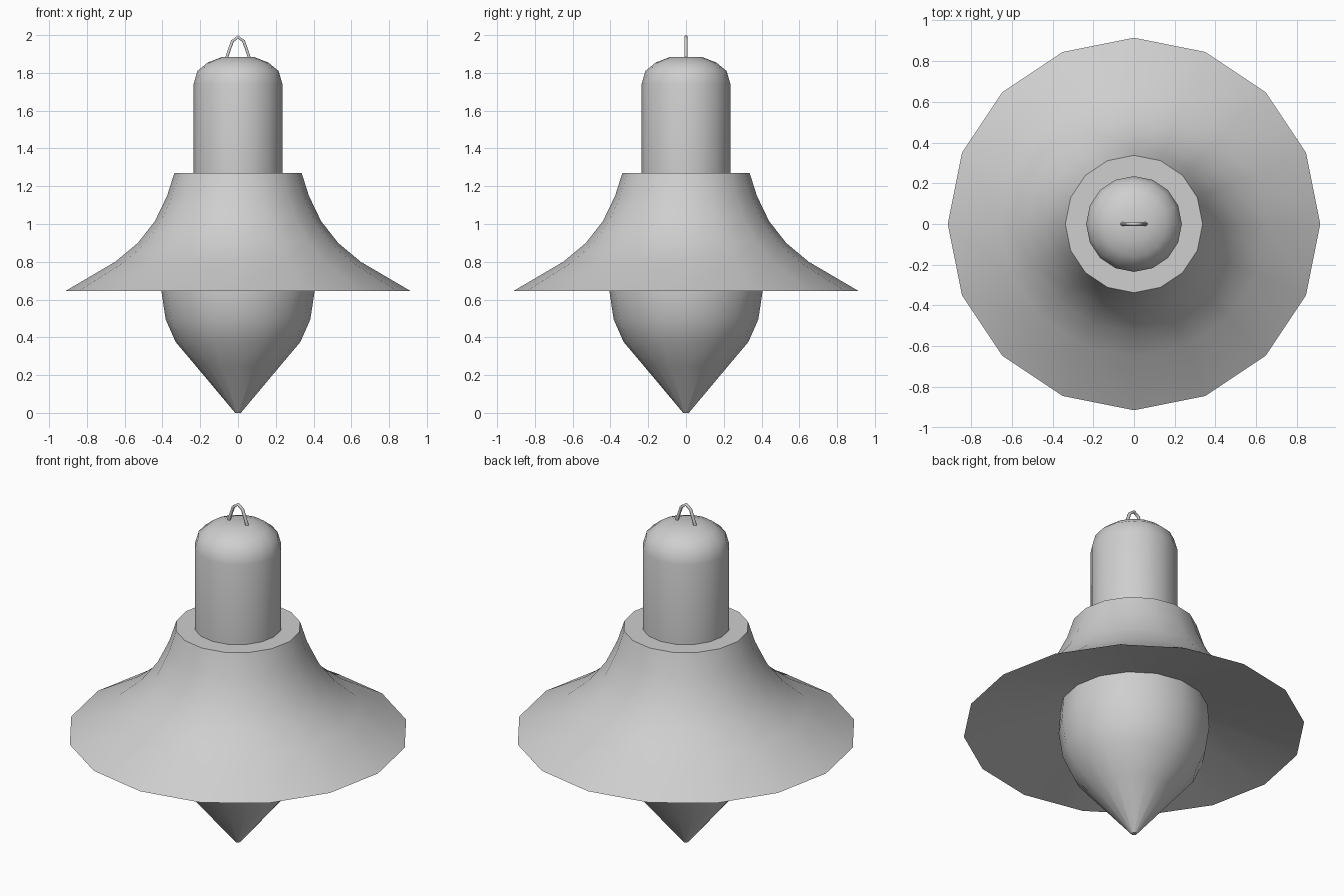
import bpy, bmesh, math

SIDES = 16

if "Cube" in bpy.data.objects:
    bpy.data.objects.remove(bpy.data.objects["Cube"], do_unlink=True)

grey = bpy.data.materials.new("light_grey")
grey.use_nodes = True
grey.diffuse_color = (0.62, 0.62, 0.62, 1)
grey.node_tree.nodes["Principled BSDF"].inputs["Base Color"].default_value = grey.diffuse_color


def smooth(obj):
    bpy.ops.object.select_all(action="DESELECT")
    obj.select_set(True)
    bpy.context.view_layer.objects.active = obj
    bpy.ops.object.shade_smooth_by_angle(angle=math.radians(35))


def lathe(name, profile):
    """Revolve (radius, height) points about z; radius 0 closes to a point."""
    bm = bmesh.new()
    rings = []
    for r, z in profile:
        if r == 0:
            rings.append([bm.verts.new((0, 0, z))] * SIDES)
        else:
            angles = [math.tau * i / SIDES for i in range(SIDES)]
            rings.append([bm.verts.new((r * math.cos(a), r * math.sin(a), z)) for a in angles])
    for low, high in zip(rings, rings[1:]):
        for i in range(SIDES):
            j = (i + 1) % SIDES
            corners = dict.fromkeys((low[i], low[j], high[j], high[i]))
            bm.faces.new(list(corners))
    mesh = bpy.data.meshes.new(name)
    bm.to_mesh(mesh)
    bm.free()
    mesh.materials.append(grey)
    obj = bpy.data.objects.new(name, mesh)
    bpy.context.collection.objects.link(obj)
    smooth(obj)
    return obj


# Pointed bulb, running up into the shade
lathe("bulb", [(0, 0), (0.015, 0), (0.22, 0.245), (0.33, 0.375), (0.383, 0.495),
               (0.405, 0.64), (0.395, 0.775)])

# Flared shade with a shallow recessed underside and a flat top ring
lathe("shade", [(0.39, 0.775), (0.914, 0.645), (0.65, 0.80), (0.53, 0.90), (0.44, 1.015),
                (0.375, 1.15), (0.337, 1.27), (0.235, 1.27)])

# Domed lamp housing
lathe("housing", [(0.235, 1.27), (0.235, 1.74), (0.215, 1.81), (0.16, 1.855),
                  (0.085, 1.884), (0, 1.884)])

# Hanging loop of bent wire
curve = bpy.data.curves.new("hanging_loop", "CURVE")
curve.dimensions = "3D"
curve.bevel_depth = 0.009
curve.bevel_resolution = 1
curve.use_fill_caps = True
path = [(-0.062, 1.875), (-0.03, 1.968), (0, 1.99), (0.03, 1.968), (0.062, 1.875)]
spline = curve.splines.new("POLY")
spline.points.add(len(path) - 1)
for point, (x, z) in zip(spline.points, path):
    point.co = (x, 0, z, 1)
curve.materials.append(grey)
loop = bpy.data.objects.new("hanging_loop", curve)
bpy.context.collection.objects.link(loop)
